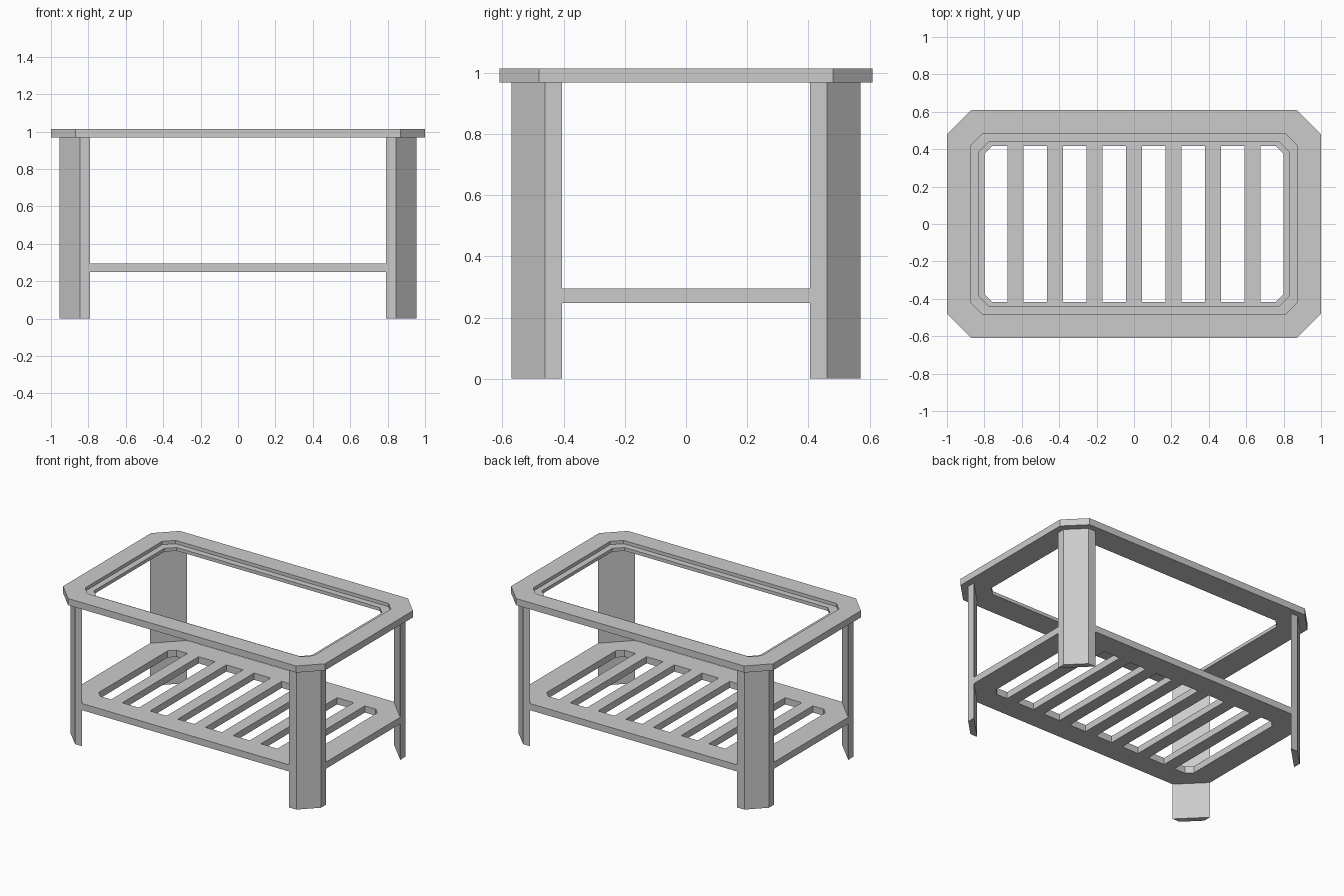
import bpy, bmesh

cube = bpy.data.objects.get("Cube")
if cube:
    bpy.data.objects.remove(cube, do_unlink=True)

grey = bpy.data.materials.new("plain_grey")
grey.use_nodes = True
grey.diffuse_color = (0.6, 0.6, 0.6, 1)
grey.node_tree.nodes["Principled BSDF"].inputs["Base Color"].default_value = (0.6, 0.6, 0.6, 1)


def finish(name, bm):
    bmesh.ops.recalc_face_normals(bm, faces=bm.faces)
    mesh = bpy.data.meshes.new(name)
    bm.to_mesh(mesh)
    bm.free()
    mesh.materials.append(grey)
    obj = bpy.data.objects.new(name, mesh)
    bpy.context.collection.objects.link(obj)
    return obj


def octagon(hx, hy, cut):
    """Rectangle outline with its corners cut at 45 degrees."""
    quarter = [(hx, hy - cut), (hx - cut, hy)]
    points = []
    for sx, sy in ((1, 1), (-1, 1), (-1, -1), (1, -1)):
        corner = [(x * sx, y * sy) for x, y in quarter]
        points += corner if sx * sy > 0 else corner[::-1]
    return points


def ring_frame(name, loops):
    """Closed frame lofted through octagons given as (hx, hy, cut, z)."""
    bm = bmesh.new()
    rings = [[bm.verts.new((x, y, z)) for x, y in octagon(hx, hy, cut)]
             for hx, hy, cut, z in loops]
    for a, b in zip(rings, rings[1:] + rings[:1]):
        for i in range(len(a)):
            j = (i + 1) % len(a)
            bm.faces.new((a[i], a[j], b[j], b[i]))
    return finish(name, bm)


def prism(name, outline, z0, z1):
    bm = bmesh.new()
    base = bm.faces.new([bm.verts.new((x, y, z0)) for x, y in outline])
    top = bmesh.ops.extrude_face_region(bm, geom=[base])["geom"]
    verts = [v for v in top if isinstance(v, bmesh.types.BMVert)]
    bmesh.ops.translate(bm, verts=verts, vec=(0, 0, z1 - z0))
    return finish(name, bm)


# Tabletop frame with a rebate around the open centre
TOP, UNDER, LEDGE = 1.013, 0.967, 0.99
outer, rebate, opening = (1, 0.61, 0.13), (0.873, 0.48, 0.06), (0.831, 0.438, 0.055)
ring_frame("tabletop_frame", [
    (*outer, UNDER), (*outer, TOP), (*rebate, TOP),
    (*rebate, LEDGE), (*opening, LEDGE), (*opening, UNDER)])

# Diagonal plank legs
leg = [(0.955, 0.46), (0.845, 0.57), (0.79, 0.57), (0.955, 0.405)]
for side, sx in (("left", 1), ("right", -1)):
    for end, sy in (("front", -1), ("back", 1)):
        prism(f"{end}_{side}_leg", [(x * sx, y * sy) for x, y in leg], 0, UNDER)

# Lower shelf frame, its corners resting on the legs
SHELF_LOW, SHELF_HIGH = 0.248, 0.294
rim, hole = (0.955, 0.57, 0.165), (0.8, 0.416, 0.04)
ring_frame("shelf_frame", [
    (*rim, SHELF_LOW), (*rim, SHELF_HIGH), (*hole, SHELF_HIGH), (*hole, SHELF_LOW)])

# Shelf slats
for i in range(-3, 4):
    x, half = i * 0.2115, 0.0425
    prism(f"shelf_slat_{i + 4}",
          [(x - half, -0.416), (x + half, -0.416), (x + half, 0.416), (x - half, 0.416)],
          SHELF_LOW, SHELF_HIGH)
